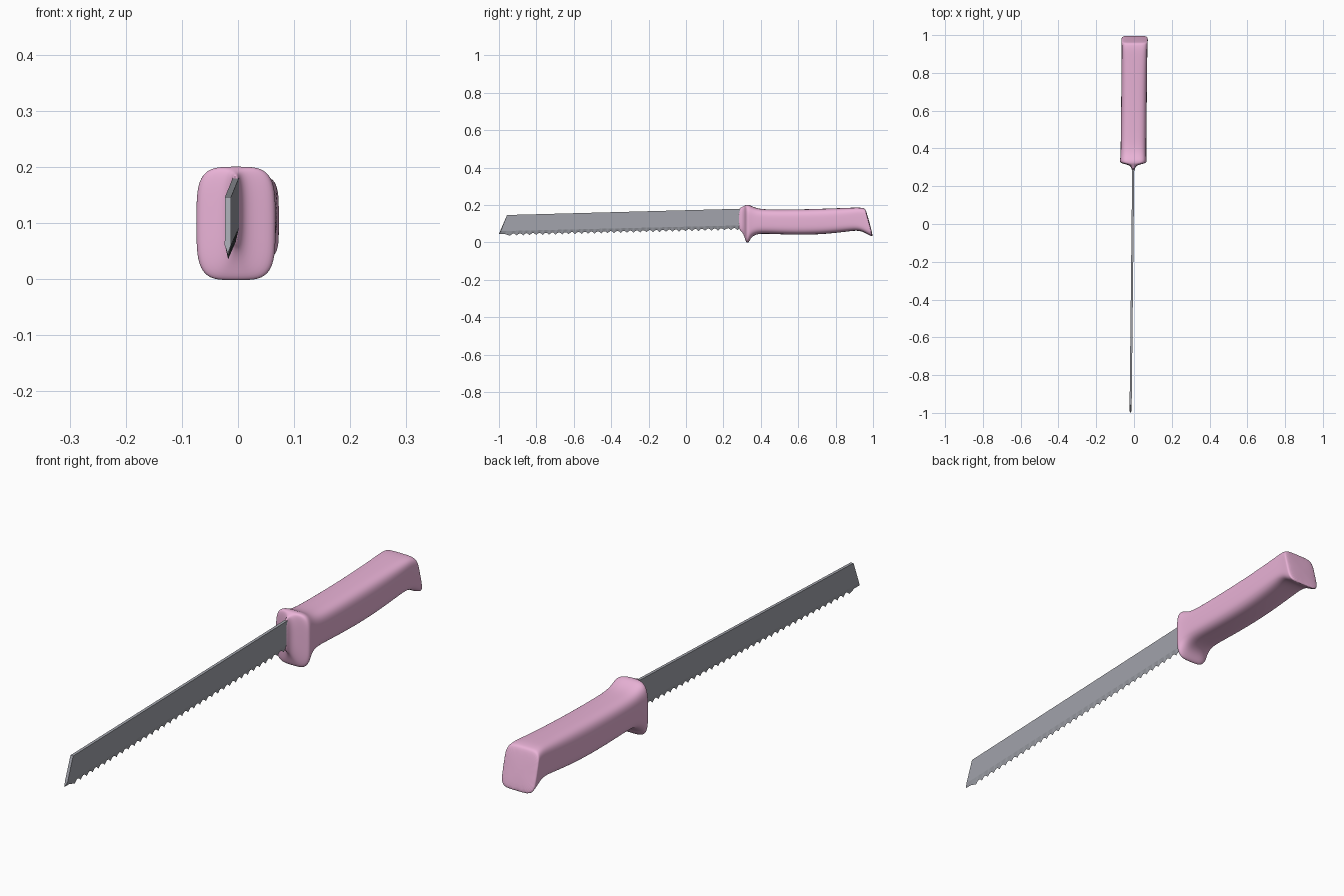
import bpy, bmesh, math

if "Cube" in bpy.data.objects:
    bpy.data.objects.remove(bpy.data.objects["Cube"])

def drift(y):
    # the whole knife is turned very slightly about z
    return 0.011 * (y - 0.66)

def make_object(name, rings, color, closed_ends=True):
    """Skin a list of equal-length closed rings into one object."""
    bm = bmesh.new()
    loops = [[bm.verts.new((x + drift(y), y, z)) for x, y, z in r] for r in rings]
    n = len(loops[0])
    for a, b in zip(loops, loops[1:]):
        for i in range(n):
            j = (i + 1) % n
            bm.faces.new((a[i], a[j], b[j], b[i]))
    bm.faces.new(loops[0][::-1])
    bm.faces.new(loops[-1])
    bmesh.ops.recalc_face_normals(bm, faces=bm.faces)
    me = bpy.data.meshes.new(name)
    bm.to_mesh(me)
    bm.free()
    ob = bpy.data.objects.new(name, me)
    bpy.context.collection.objects.link(ob)
    mat = bpy.data.materials.new(name + "_colour")
    mat.diffuse_color = (*color, 1)
    mat.use_nodes = True
    mat.node_tree.nodes["Principled BSDF"].inputs["Base Color"].default_value = mat.diffuse_color
    me.materials.append(mat)
    return ob

def handle_ring(y0, z0, y1, z1, half, power, count=28):
    """Rounded-rectangle section; bottom at (y0,z0), top at (y1,z1)."""
    ring = []
    for k in range(count):
        a = math.tau * (k + 0.5) / count
        c, s = math.cos(a), math.sin(a)
        u = math.copysign(abs(c) ** (2 / power), c)
        t = 0.5 + 0.5 * math.copysign(abs(s) ** (2 / power), s)
        ring.append((half * u, y0 + (y1 - y0) * t, z0 + (z1 - z0) * t))
    return ring

# Handle: collar around blade, flared guard, grip, hooked butt
sections = [
    (0.280, 0.066, 0.280, 0.184, 0.007, 2.5),
    (0.298, 0.060, 0.298, 0.188, 0.009, 2.5),
    (0.313, 0.030, 0.313, 0.196, 0.022, 3.0),
    (0.320, 0.002, 0.320, 0.200, 0.062, 4.0),
    (0.328, -0.005, 0.329, 0.201, 0.071, 4.0),
    (0.338, 0.003, 0.341, 0.199, 0.071, 4.0),
    (0.350, 0.030, 0.358, 0.190, 0.069, 3.8),
    (0.385, 0.047, 0.390, 0.179, 0.068, 3.5),
    (0.450, 0.045, 0.450, 0.175, 0.068, 3.5),
    (0.600, 0.039, 0.600, 0.176, 0.068, 3.5),
    (0.740, 0.043, 0.740, 0.180, 0.068, 3.5),
    (0.860, 0.057, 0.850, 0.184, 0.068, 3.8),
    (0.910, 0.064, 0.900, 0.186, 0.068, 4.2),
    (0.945, 0.058, 0.927, 0.186, 0.068, 4.8),
    (0.970, 0.042, 0.945, 0.184, 0.069, 5.0),
    (0.990, 0.033, 0.955, 0.181, 0.070, 5.0),
    (1.003, 0.028, 0.963, 0.172, 0.069, 5.0),
]
handle = make_object("handle", [handle_ring(*s) for s in sections], (0.82, 0.45, 0.68))
sub = handle.modifiers.new("smooth", 'SUBSURF')
sub.levels = sub.render_levels = 2
for p in handle.data.polygons:
    p.use_smooth = True

# Blade: flat plate with a bevelled, scalloped lower edge and slanted tip
teeth, steps = 36, 5
start, end = -0.94, 0.31
edge = [(-1.0, 0.045), (-0.97, 0.045)]
for k in range(teeth * steps + 1):
    f = k / (teeth * steps)
    scallop = 0.012 * abs(math.sin(math.pi * k / steps))
    edge.append((start + (end - start) * f, 0.035 + 0.031 * f + scallop))

rings = []
for y, z in edge:
    f = (y + 1) / (end + 1)
    top_y = -0.957 + (end + 0.957) * f
    top_z = 0.146 + 0.034 * f
    base = 0.036 + 0.031 * f + 0.024       # where the bevel starts
    mid_y = y + (top_y - y) * 0.24
    h = 0.0055
    rings.append([(0, y, z), (h, mid_y, base), (h, top_y, top_z),
                  (-h, top_y, top_z), (-h, mid_y, base)])
make_object("serrated_blade", rings, (0.36, 0.37, 0.41))
